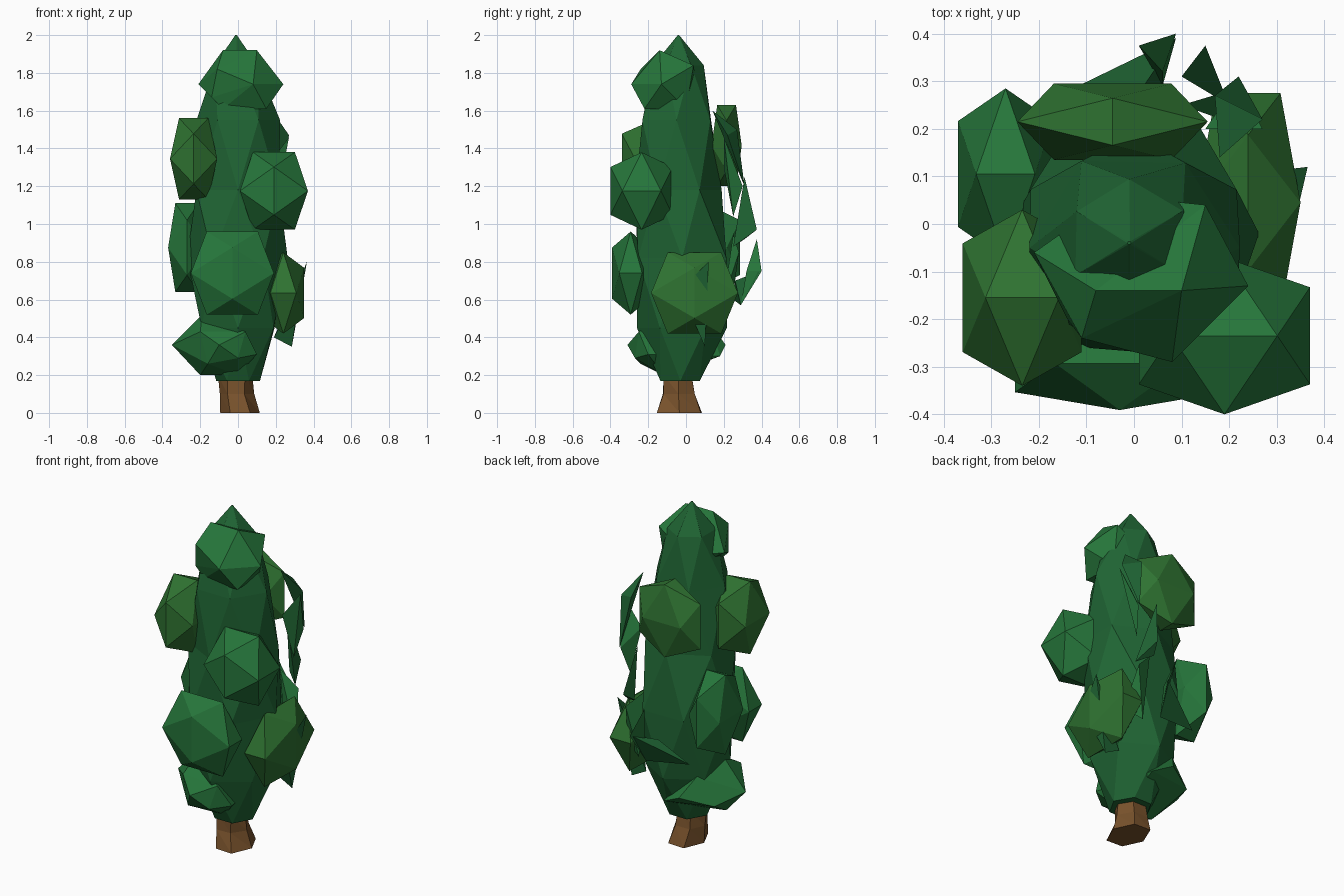
import bpy, bmesh, math, random

random.seed(4)
PHI = (1 + 5 ** 0.5) / 2


def material(name, rgb):
    m = bpy.data.materials.new(name)
    m.diffuse_color = (*rgb, 1)
    return m


BARK = material("bark", (0.19, 0.085, 0.025))
CORE = material("core_green", (0.014, 0.13, 0.034))
LEAF = material("leaf_green", (0.019, 0.18, 0.043))
LIGHT = material("light_leaf", (0.028, 0.17, 0.031))


def finish(name, bm, mat):
    bmesh.ops.recalc_face_normals(bm, faces=bm.faces)
    me = bpy.data.meshes.new(name)
    bm.to_mesh(me)
    bm.free()
    me.materials.append(mat)
    ob = bpy.data.objects.new(name, me)
    bpy.context.collection.objects.link(ob)
    return ob


def hull(name, pts, mat):
    bm = bmesh.new()
    for p in pts:
        bm.verts.new(p)
    res = bmesh.ops.convex_hull(bm, input=bm.verts)
    junk = {g for g in res["geom_interior"] if isinstance(g, bmesh.types.BMVert)}
    bmesh.ops.delete(bm, geom=list(junk), context="VERTS")
    return finish(name, bm, mat)


def clump(name, c, r, mat, turned=False):
    """Twenty-sided leaf clump filling the box centre c, half-size r."""
    a = 1 / PHI
    pts = []
    for s in (-1, 1):
        for t in (-1, 1):
            if turned:
                pts += [(s, 0, t * a), (s * a, t, 0), (0, s * a, t)]
            else:
                pts += [(s * a, 0, t), (s, t * a, 0), (0, s, t * a)]
    return hull(name, [[c[i] + p[i] * r[i] for i in range(3)] for p in pts], mat)


def loft(name, rings, sides, mat, twist, jitter=0.0):
    """Triangulated rings (x, y, z, rx, ry), each turned by part of a step."""
    bm = bmesh.new()
    loops = []
    for k, (x, y, z, rx, ry) in enumerate(rings):
        loop = []
        for i in range(sides):
            ang = 2 * math.pi * (i + twist * k) / sides
            f = 1 + random.uniform(-jitter, jitter)
            loop.append(bm.verts.new((x + rx * f * math.cos(ang),
                                      y + ry * f * math.sin(ang), z)))
        loops.append(loop)
    for lo, hi in zip(loops, loops[1:]):
        for i in range(sides):
            j = (i + 1) % sides
            bm.faces.new((lo[i], lo[j], hi[i]))
            bm.faces.new((lo[j], hi[j], hi[i]))
    bm.faces.new(loops[0][::-1])
    bm.faces.new(loops[-1])
    return finish(name, bm, mat)


# Trunk with a flared foot
loft("trunk", [(0.01, -0.035, 0, 0.11, 0.14),
               (-0.01, -0.04, 0.1, 0.09, 0.095),
               (-0.01, -0.04, 0.2, 0.09, 0.085)], 6, BARK, 0.0, 0.08)

# Tall faceted foliage core
loft("foliage_core", [(0, -0.03, 0.17, 0.115, 0.12),
                      (0, -0.02, 0.45, 0.22, 0.24),
                      (0, -0.02, 0.82, 0.265, 0.27),
                      (0, -0.04, 1.18, 0.25, 0.225),
                      (0, -0.05, 1.55, 0.22, 0.21),
                      (-0.01, -0.04, 1.84, 0.13, 0.135),
                      (-0.01, -0.04, 2.0, 0.004, 0.004)], 6, CORE, 0.5, 0.02)

# Regular leaf clumps: name, centre, half-size, material, turned
for spec in [
    ("upper_left_clump", (-0.235, -0.155, 1.345), (0.125, 0.185, 0.215), LIGHT),
    ("upper_back_clump", (-0.045, 0.215, 1.415), (0.20, 0.08, 0.215), LIGHT, True),
    ("right_front_clump", (0.19, -0.235, 1.175), (0.18, 0.165, 0.205), LEAF),
    ("left_back_clump", (-0.27, 0.105, 0.875), (0.10, 0.18, 0.235), LEAF),
    ("front_clump", (-0.03, -0.293, 0.74), (0.22, 0.098, 0.22), LEAF),
    ("lower_right_clump", (0.24, 0.045, 0.635), (0.11, 0.23, 0.215), LIGHT, True),
]:
    clump(*spec)

# Irregular clumps at the top and the bottom
hull("top_clump", [
    (0.24, -0.13, 1.74), (0.08, -0.29, 1.74), (-0.11, -0.24, 1.82),
    (-0.21, -0.06, 1.74), (0.15, 0.04, 1.84), (-0.04, 0.06, 1.72),
    (0.1, -0.14, 1.92), (-0.08, -0.14, 1.92), (-0.14, -0.2, 1.67),
    (-0.08, -0.2, 1.61), (0.15, -0.22, 1.61), (0.14, 0.0, 1.61),
    (-0.02, 0.02, 1.62)], LEAF)
hull("bottom_left_clump", [
    (-0.35, -0.06, 0.36), (-0.2, -0.23, 0.43), (-0.1, -0.31, 0.36),
    (0.04, -0.25, 0.43), (0.1, -0.2, 0.31), (-0.1, 0.21, 0.36),
    (-0.27, 0.12, 0.32), (-0.19, -0.08, 0.52), (-0.2, -0.09, 0.2),
    (0.0, -0.12, 0.2), (-0.16, -0.24, 0.26), (0.02, 0.18, 0.3),
    (-0.16, 0.13, 0.47), (0.0, -0.27, 0.29)], LEAF)

# Loose leaf slivers on the back right
for i, pts in enumerate([
    [(0.18, 0.14, 1.6), (0.27, 0.22, 1.47), (0.17, 0.27, 1.5), (0.22, 0.31, 1.2)],
    [(0.27, 0.2, 1.46), (0.15, 0.2, 1.3), (0.22, 0.3, 1.2), (0.19, 0.25, 1.04)],
    [(0.1, 0.31, 1.25), (0.15, 0.375, 0.97), (0.2, 0.25, 0.88), (0.12, 0.31, 0.92)],
    [(0.01, 0.375, 0.92), (0.088, 0.4, 0.75), (0.06, 0.29, 0.57), (0.06, 0.32, 0.75)],
    [(0.088, 0.39, 0.75), (-0.2, 0.25, 0.6), (0.06, 0.29, 0.57), (0.0, 0.26, 0.7)],
    [(0.2, 0.28, 0.85), (0.1, 0.25, 0.95), (0.24, 0.2, 0.6), (0.14, 0.24, 0.55)],
    [(0.365, 0.12, 0.8), (0.285, 0.1, 0.35), (0.19, 0.1, 0.4), (0.33, -0.03, 0.65)],
]):
    hull(f"leaf_sliver_{i + 1}", pts, LEAF if i % 2 else CORE)
